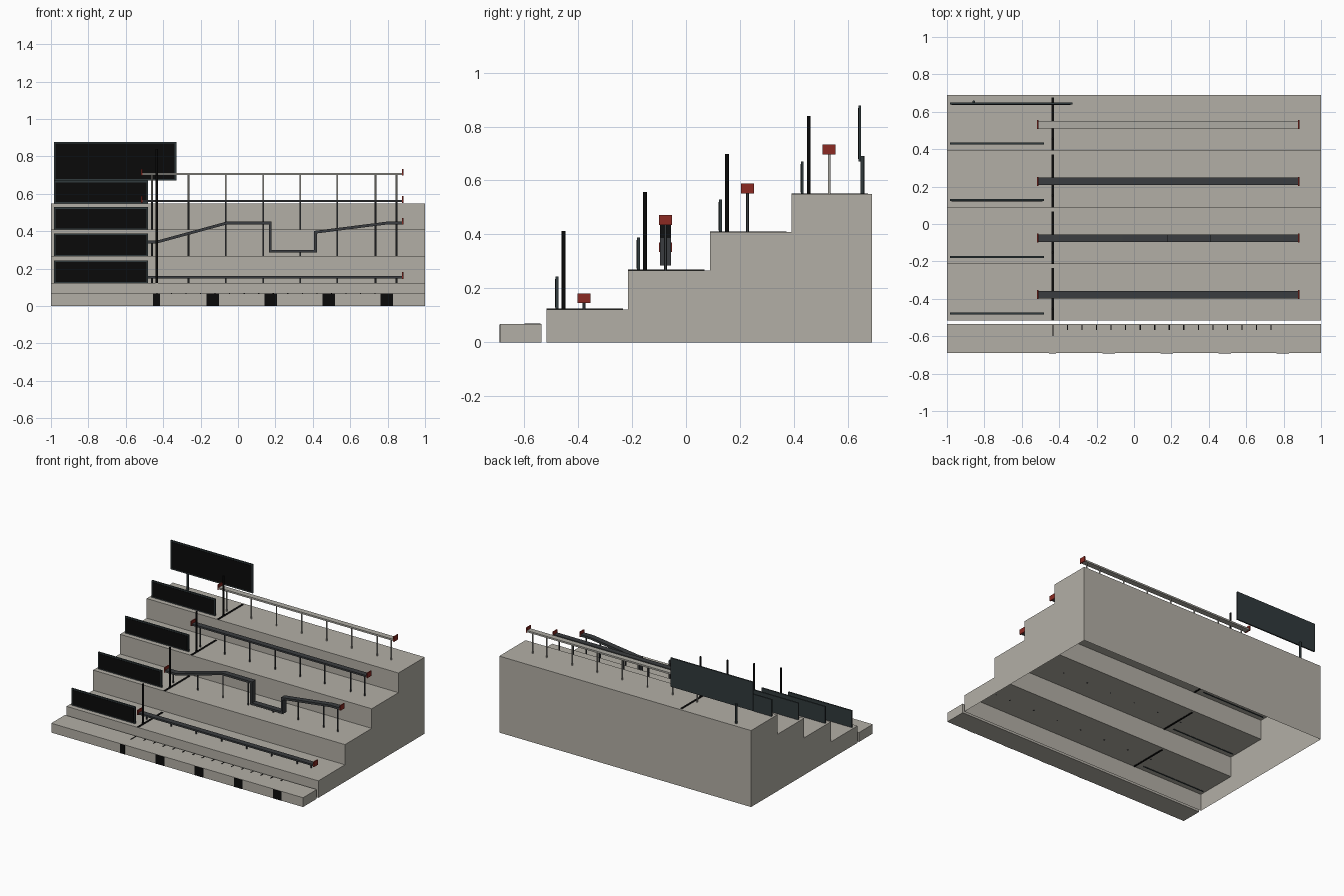
import bpy, bmesh
from mathutils import Vector

cube = bpy.data.objects.get("Cube")
if cube:
    bpy.data.objects.remove(cube)


def material(name, rgb):
    m = bpy.data.materials.new(name)
    m.use_nodes = True
    m.diffuse_color = (*rgb, 1)
    m.node_tree.nodes["Principled BSDF"].inputs["Base Color"].default_value = (*rgb, 1)
    return m


concrete = material("concrete", (0.45, 0.43, 0.38))
dark_steel = material("dark_steel", (0.042, 0.046, 0.05))
board_grey = material("board_grey", (0.03, 0.042, 0.045))
black = material("black", (0.003, 0.003, 0.003))
red = material("red", (0.26, 0.023, 0.016))
light_steel = material("light_steel", (0.42, 0.41, 0.37))


def finish(bm, name, mat):
    mesh = bpy.data.meshes.new(name)
    bm.to_mesh(mesh)
    bm.free()
    ob = bpy.data.objects.new(name, mesh)
    bpy.context.collection.objects.link(ob)
    mesh.materials.append(mat)
    return ob


def box(name, mat, x, y, z):
    """Box from (low, high) pairs on each axis."""
    bm = bmesh.new()
    bmesh.ops.create_cube(bm, size=1)
    for v in bm.verts:
        v.co = [lo + (c + 0.5) * (hi - lo) for c, (lo, hi) in zip(v.co, (x, y, z))]
    return finish(bm, name, mat)


def rod(name, mat, x, y, z0, z1, radius):
    bm = bmesh.new()
    bmesh.ops.create_cone(bm, cap_ends=True, segments=10, radius1=radius,
                          radius2=radius, depth=z1 - z0)
    bmesh.ops.translate(bm, vec=(x, y, (z0 + z1) / 2), verts=bm.verts)
    ob = finish(bm, name, mat)
    for p in ob.data.polygons:
        p.use_smooth = abs(p.normal.z) < 0.5
    return ob


def prism(name, mat, points, offset, open_bottom=False):
    """Extrude a closed outline along the offset."""
    bm = bmesh.new()
    face = bm.faces.new([bm.verts.new(p) for p in points])
    ext = bmesh.ops.extrude_face_region(bm, geom=[face], use_keep_orig=True)
    moved = [g for g in ext["geom"] if isinstance(g, bmesh.types.BMVert)]
    bmesh.ops.translate(bm, vec=offset, verts=moved)
    bmesh.ops.recalc_face_normals(bm, faces=bm.faces)
    if open_bottom:
        floor = [f for f in bm.faces if all(abs(v.co.z) < 1e-5 for v in f.verts)]
        bmesh.ops.delete(bm, geom=floor, context="FACES")
    return finish(bm, name, mat)


def flat_bar(name, mat, path, y, width, thick):
    """Flat bar following an x-z path, with mitred corners."""
    pts = [Vector(p) for p in path]
    upper, lower = [], []
    for i, p in enumerate(pts):
        dirs = [(pts[j + 1] - pts[j]).normalized()
                for j in (i - 1, i) if 0 <= j < len(pts) - 1]
        normals = [Vector((-d.y, d.x)) for d in dirs]
        n = sum(normals, Vector((0, 0))).normalized()
        n *= thick / 2 / n.dot(normals[0])
        upper.append((p.x + n.x, y - width / 2, p.y + n.y))
        lower.append((p.x - n.x, y - width / 2, p.y - n.y))
    return prism(name, mat, upper + lower[::-1], (0, width, 0))


def path_height(path, x):
    for (x0, z0), (x1, z1) in zip(path, path[1:]):
        if x0 <= x <= x1 and x1 > x0:
            return z0 + (z1 - z0) * (x - x0) / (x1 - x0)


# Hollow stepped terrace, open underneath
fronts = [-0.517, -0.215, 0.089, 0.392]
heights = [0.122, 0.267, 0.408, 0.549]
back = 0.69
outline = [(-1, fronts[0], 0)]
for i, (y, z) in enumerate(zip(fronts, heights)):
    outline += [(-1, y, z), (-1, (fronts + [back])[i + 1], z)]
outline.append((-1, back, 0))
prism("terrace", concrete, outline, (2, 0, 0), open_bottom=True)

# Low kerb in front, with black panels and tick marks
box("kerb", concrete, (-1, 1), (-0.69, -0.535), (0, 0.067))
for i in range(5):
    cx, half = (-0.435, 0.019) if i == 0 else (-0.135 + 0.31 * (i - 1), 0.034)
    box("kerb_panel", black, (cx - half, cx + half), (-0.692, -0.689), (0, 0.066))
for i in range(16):
    cx = -0.433 + 0.0777 * i
    box("kerb_tick", black, (cx - 0.003, cx + 0.003),
        (-0.598 if i == 0 else -0.566, -0.54), (0.066, 0.069))


def sign(name, x, y, z):
    """Grey board with a black panel inset on the front."""
    box(name, board_grey, x, (y - 0.005, y + 0.005), z)
    e = 0.009
    box(name + "_panel", black, (x[0] + e, x[1] - e),
        (y - 0.007, y - 0.004), (z[0] + e, z[1] - e))


# Boards, marker posts and floor strips on each tread
for y, z in zip(fronts, heights):
    sign("step_board", (-0.985, -0.48), y + 0.039, (z - 0.002, z + 0.121))
    rod("marker_post", black, -0.435, y + 0.063, z - 0.002, z + 0.29, 0.007)
    box("floor_strip", black, (-0.442, -0.428), (y, y + 0.283), (z - 0.002, z + 0.003))

# Large board on a single support
sign("large_board", (-0.985, -0.33), 0.644, (0.67, 0.877))
rod("large_board_support", board_grey, -0.857, 0.654, heights[3] - 0.002, 0.69, 0.007)

# Rails: three straight and one with a ramp and a dip
left, right = -0.515, 0.88


def straight(z):
    return [(left, z), (right, z)]


ramp = [(left, 0.343), (-0.43, 0.343), (-0.06, 0.444), (0.172, 0.444), (0.172, 0.293),
        (0.415, 0.293), (0.415, 0.395), (0.8, 0.444), (right, 0.444)]
paths = [straight(0.154), ramp, straight(0.561), straight(0.706)]
leg_xs = [-0.46, -0.265, -0.066, 0.135, 0.333, 0.531, 0.735, 0.847]
for i, path in enumerate(paths):
    y = fronts[i] + 0.139
    steel = light_steel if i == 3 else dark_steel
    flat_bar("rail", steel, path, y, 0.04, 0.015 if i == 1 else 0.012)
    for x in leg_xs:
        rod("rail_leg", steel, x, y, heights[i] - 0.002, path_height(path, x), 0.005)
    for x, z in (path[0], path[-1]):
        box("rail_end_cap", red, (x - 0.004, x + 0.004),
            (y - 0.024, y + 0.024), (z - 0.009, z + 0.027))
